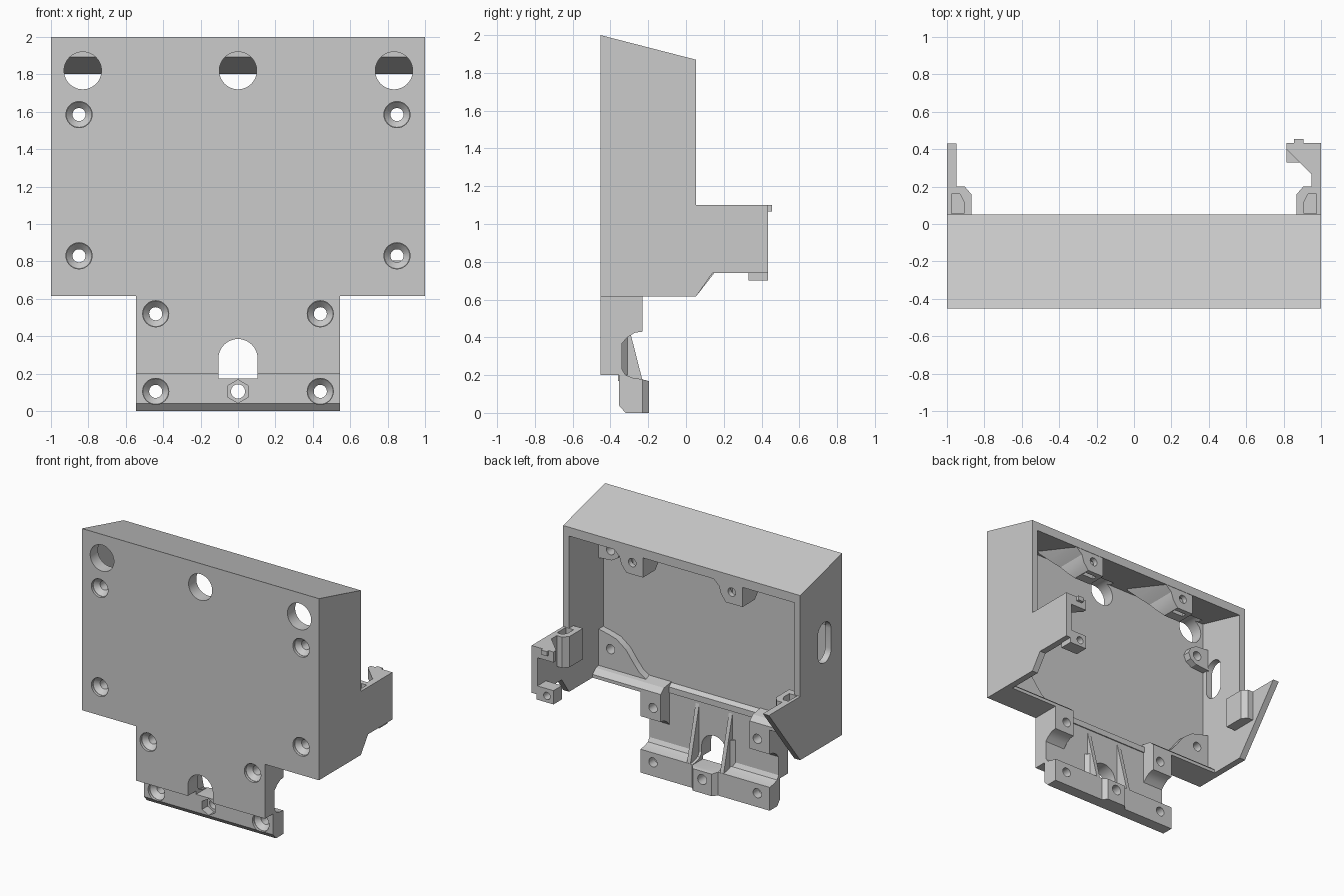
import bpy, bmesh, math
from mathutils import Matrix

if "Cube" in bpy.data.objects:
    bpy.data.objects.remove(bpy.data.objects["Cube"], do_unlink=True)

grey = bpy.data.materials.new("light_grey_plastic")
grey.use_nodes = True
COLOUR = (0.6, 0.6, 0.6, 1)
grey.diffuse_color = COLOUR
grey.node_tree.nodes["Principled BSDF"].inputs["Base Color"].default_value = COLOUR


def finish(name, bm):
    bmesh.ops.recalc_face_normals(bm, faces=bm.faces)
    mesh = bpy.data.meshes.new(name)
    bm.to_mesh(mesh)
    bm.free()
    mesh.materials.append(grey)
    obj = bpy.data.objects.new(name, mesh)
    bpy.context.collection.objects.link(obj)
    return obj


def prism(name, pts, axis, lo, hi):
    """Extrude a 2D outline along an axis; the outline uses the other two axes in order."""
    place = {"x": lambda p, d: (d, p[0], p[1]),
             "y": lambda p, d: (p[0], d, p[1]),
             "z": lambda p, d: (p[0], p[1], d)}[axis]
    bm = bmesh.new()
    a = [bm.verts.new(place(p, lo)) for p in pts]
    b = [bm.verts.new(place(p, hi)) for p in pts]
    bm.faces.new(a)
    bm.faces.new(b)
    for i in range(len(pts)):
        j = (i + 1) % len(pts)
        bm.faces.new((a[i], a[j], b[j], b[i]))
    return finish(name, bm)


def box(name, x, y, z):
    return prism(name, [(x[0], y[0]), (x[1], y[0]), (x[1], y[1]), (x[0], y[1])], "z", *z)


def rod(name, x, z, y0, y1, r0, r1=None, sides=32):
    """Round or conical bar along y."""
    bm = bmesh.new()
    bmesh.ops.create_cone(bm, cap_ends=True, segments=sides, radius1=r0,
                          radius2=r0 if r1 is None else r1, depth=y1 - y0)
    bm.transform(Matrix.Translation((x, (y0 + y1) / 2, z)) @ Matrix.Rotation(-math.pi / 2, 4, "X"))
    return finish(name, bm)


def cut(target, cutter):
    cutter.hide_render = True
    mod = target.modifiers.new("cut", "BOOLEAN")
    mod.operation, mod.object, mod.solver = "DIFFERENCE", cutter, "EXACT"
    bpy.context.view_layer.objects.active = target
    bpy.ops.object.modifier_apply(modifier=mod.name)
    bpy.data.objects.remove(cutter, do_unlink=True)


def screw_hole(target, x, z, front):
    cut(target, rod("bore", x, z, -0.6, 0, 0.035))
    cut(target, rod("sink", x, z, front - 0.02, front + 0.02, 0.07))
    cut(target, rod("cone", x, z, front + 0.018, front + 0.055, 0.07, 0.035))


def arc(cx, cy, r, a0, a1, n=12):
    angles = [math.radians(a0 + (a1 - a0) * i / n) for i in range(n + 1)]
    return [(cx + r * math.cos(a), cy + r * math.sin(a)) for a in angles]


FRONT, BACK, BASE = -0.453, 0.052, 0.615

# Main housing: sloped top, open at the back and below
housing = prism("housing", [(FRONT, BASE), (BACK, BASE), (BACK, 1.87), (FRONT, 2)], "x", -1, 1)
cut(housing, prism("cavity", [(-0.36, 0.5), (0.2, 0.5), (0.2, 1.764), (-0.36, 1.909)],
                   "x", -0.95, 0.95))

# Openings and screw holes in the front
for x in (-0.83, 0, 0.834):
    cut(housing, rod("round_window", x, 1.82, -0.6, -0.3, 0.1, sides=48))
for x in (-0.85, 0.85):
    for z in (0.83, 1.585):
        screw_hole(housing, x, z, FRONT)

# Raised pads round the inner ends of the screw holes
lower_pad = [(0.96, 0.96), (0.87, 0.94), (0.8, 0.92), (0.72, 0.86), (0.66, 0.78), (0.61, 0.72),
             (0.55, 0.68), (0.96, 0.66)]
upper_pad = [(0.96, 1.5), (0.84, 1.51), (0.79, 1.54), (0.77, 1.585), (0.79, 1.63), (0.84, 1.66),
             (0.96, 1.67)]
for s in (-1, 1):
    for outline, z in ((lower_pad, 0.83), (upper_pad, 1.585)):
        pad = prism("screw_pad", [(s * px, pz) for px, pz in outline], "y", -0.365, -0.305)
        cut(pad, rod("bore", s * 0.85, z, -0.5, 0, 0.035))

# Cable slot in one side wall
slot = arc(-0.24, 1.475, 0.08, 0, 180) + arc(-0.24, 1.325, 0.08, 180, 360)
cut(housing, prism("slot", slot, "x", -1.1, -0.9))

# Bottom lip with sloped top edge
for side, x0, x1 in (("right", -0.96, -0.375), ("left", 0.375, 0.96)):
    prism(side + "_lip", [(-0.37, BASE), (-0.23, BASE), (-0.23, 0.64), (-0.27, 0.675), (-0.37, 0.69)],
          "x", x0, x1)
prism("middle_lip", [(-0.37, BASE), (-0.33, BASE), (-0.33, 0.66), (-0.37, 0.69)], "x", -0.375, 0.375)

# Screw blocks hanging from the roof, sloped on one side, with a nut slot below
for x in (-0.42, 0.42):
    block = prism("roof_block", [(-0.09, 1.65), (0.05, 1.65), (0.09, 1.7), (0.11, 1.76),
                                 (0.17, 1.815), (0.24, 1.9), (-0.09, 1.9)], "y", -0.3, BACK - 0.004)
    block.data.transform(Matrix.Translation((x, 0, 0)))
    cut(block, prism("under_slope", [(-0.4, 1.5), (-0.1, 1.5), (-0.1, 1.65), (-0.3, 1.88),
                                     (-0.4, 1.9)], "x", -1, 1))
    cut(block, prism("roof_line", [(-0.4, 1.95), (0.1, 1.82), (0.1, 2.1), (-0.4, 2.1)], "x", -1, 1))
    cut(block, box("nut_slot", (x - 0.055, x + 0.045), (-0.025, 0.01), (1.6, 1.79)))
    cut(block, rod("bore", x, 1.74, -0.2, 0.2, 0.032))

# Lower mounting tab with a channel across its back
tab = prism("mounting_tab", [
    (FRONT, BASE), (FRONT, 0.2), (-0.355, 0.2), (-0.355, 0.04), (-0.32, 0), (-0.195, 0),
    (-0.195, 0.168), (-0.23, 0.178), (-0.28, 0.185), (-0.32, 0.2), (-0.338, 0.23), (-0.338, 0.37),
    (-0.31, 0.4), (-0.27, 0.425), (-0.23, 0.43), (-0.23, BASE)], "x", -0.545, 0.545)
cut(tab, box("middle_recess", (-0.375, 0.375), (-0.338, 0), (0.35, 0.7)))

# Bar either side of the tapered nut boss, and ribs with flared feet beside the arch
for s in (-1, 1):
    step = [(0.6, -0.23), (0.11, -0.23), (0.075, -0.19), (0.075, 0), (0.6, 0)]
    cut(tab, prism("step", [(s * x, y) for x, y in step], "z", -0.1, 0.3))
    prism("rib", [(-0.36, 0.61), (-0.342, 0.61), (-0.23, 0.17), (-0.36, 0.17)], "x",
          s * 0.14 - 0.015, s * 0.14 + 0.015)
    flare = [(0.14, -0.345), (0.19, -0.345), (0.155, -0.31), (0.14, -0.31)]
    prism("rib_foot", [(s * x, y) for x, y in flare], "z", 0.2, 0.4)
cut(tab, prism("arch", [(-0.105, 0.175), (0.105, 0.175)] + arc(0, 0.28, 0.105, 0, 180, 20),
               "y", -0.6, 0))
for x in (-0.44, 0.44):
    screw_hole(tab, x, 0.52, FRONT)
    screw_hole(tab, x, 0.105, -0.355)
cut(tab, rod("nut_pocket", 0, 0.105, -0.5, -0.29, 0.062, sides=6))
cut(tab, rod("nut_bore", 0, 0.105, -0.6, 0, 0.038))

# Tapered side arm and straight side arm
tapered_arm = prism("tapered_arm", [(BACK - 0.01, BASE), (BACK, BASE), (0.43, 1.1),
                                    (BACK - 0.01, 1.1)], "x", -1, -0.95)
straight_arm = prism("straight_arm", [(BACK - 0.01, BASE), (BACK, BASE), (0.14, 0.74), (0.433, 0.74),
                                      (0.433, 1.1), (BACK - 0.01, 1.1)], "x", 0.95, 1)

# Guide posts inside both arms, with a pocket reaching into each arm
for s, arm in ((-1, tapered_arm), (1, straight_arm)):
    outline = [(0.95, 0.0), (0.87, 0.0), (0.87, 0.16), (0.905, 0.2), (0.95, 0.2)]
    post = prism("guide_post", [(s * x, y) for x, y in outline], "z", 0.865, 1.1)
    pocket = [(0.975, 0.055), (0.91, 0.055), (0.91, 0.12), (0.93, 0.16), (0.975, 0.16)]
    for part in (post, arm):
        cut(part, prism("pocket", [(s * x, y) for x, y in pocket], "z", 0.95, 1.2))

# Clip on the straight arm: upper hook with nub, lower drilled boss
hook = [(0.96, 0.433), (0.815, 0.433), (0.815, 0.4), (0.945, 0.27), (0.96, 0.27)]
prism("upper_hook", hook, "z", 1.02, 1.1)
box("hook_nub", (0.855, 0.905), (0.42, 0.455), (1.065, 1.1))
boss = box("lower_boss", (0.815, 0.96), (0.33, 0.433), (0.7, 0.805))
cut(boss, rod("bore", 0.87, 0.75, 0.2, 0.6, 0.028))

# Keep flat faces crisp and round bores smooth
for obj in bpy.context.collection.objects:
    obj.select_set(obj.type == "MESH")
bpy.ops.object.shade_smooth_by_angle(angle=math.radians(25))
